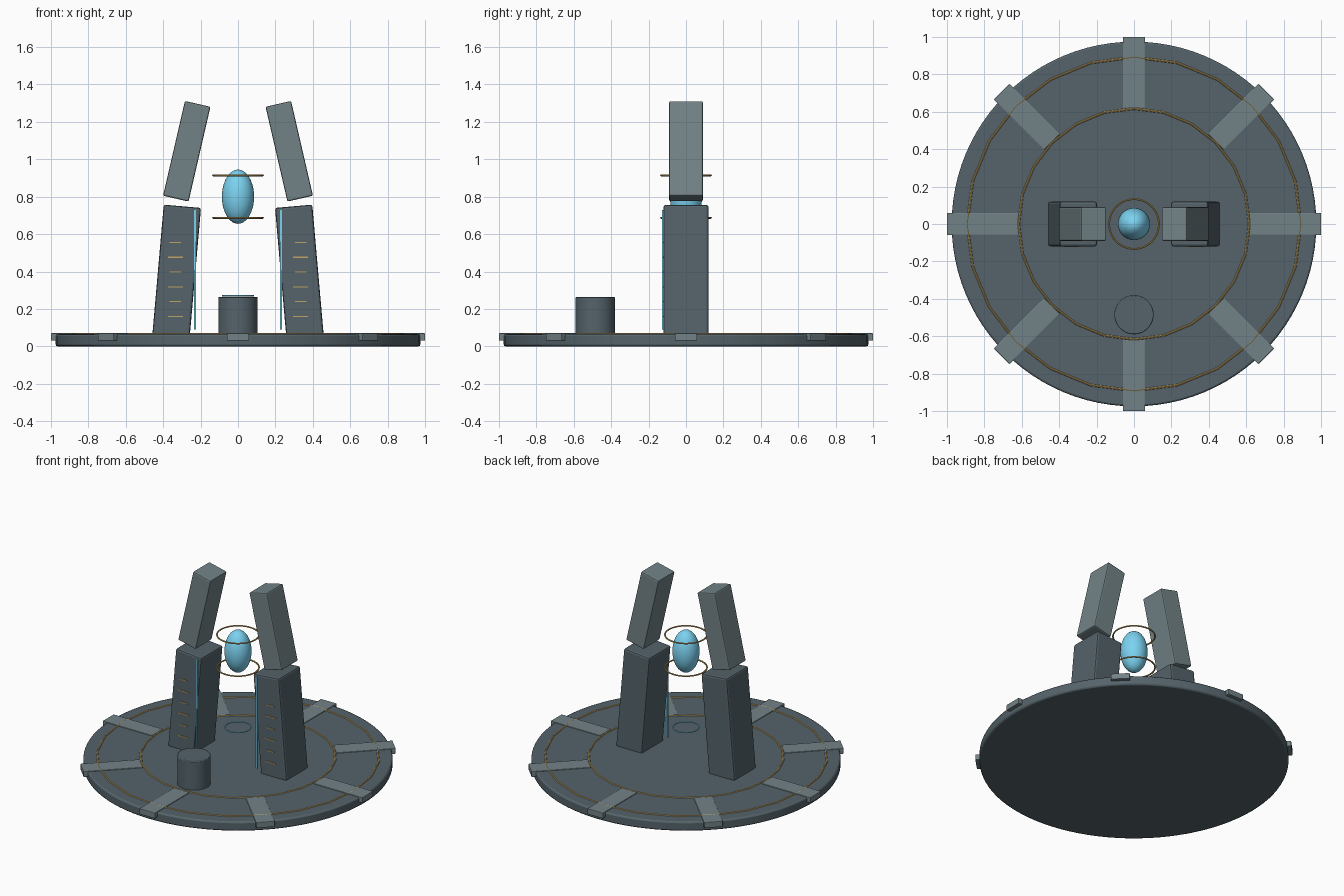
import bpy
from math import radians, cos, sin, pi

if "Cube" in bpy.data.objects:
    bpy.data.objects.remove(bpy.data.objects["Cube"])


def material(name, rgb):
    m = bpy.data.materials.new(name)
    m.diffuse_color = (*rgb, 1)
    m.use_nodes = True
    m.node_tree.nodes["Principled BSDF"].inputs["Base Color"].default_value = m.diffuse_color
    return m


STONE = material("dark_stone", (0.09, 0.125, 0.145))
PALE = material("pale_stone", (0.17, 0.225, 0.24))
GOLD = material("gold", (0.55, 0.37, 0.12))
CYAN = material("cyan_glow", (0.2, 0.65, 0.88))


def finish(name, mat, bevel=0, smooth=True):
    ob = bpy.context.object
    ob.name = name
    ob.data.materials.append(mat)
    if smooth:
        bpy.ops.object.shade_smooth_by_angle(angle=radians(35))
    if bevel:
        b = ob.modifiers.new("bevel", 'BEVEL')
        b.width = bevel
        b.segments = 2
        b.limit_method = 'ANGLE'
    return ob


def box(name, size, loc, mat, rot=(0, 0, 0), bevel=0):
    bpy.ops.mesh.primitive_cube_add(size=1, location=loc, rotation=rot)
    bpy.context.object.scale = size
    bpy.ops.object.transform_apply(location=False, rotation=False, scale=True)
    return finish(name, mat, bevel, smooth=False)


def cylinder(name, radius, z0, z1, xy, mat, verts, bevel):
    bpy.ops.mesh.primitive_cylinder_add(vertices=verts, radius=radius, depth=z1 - z0,
                                        location=(*xy, (z0 + z1) / 2))
    return finish(name, mat, bevel)


def ring(name, radius, tube, z, mat, segs):
    bpy.ops.mesh.primitive_torus_add(major_radius=radius, minor_radius=tube,
                                     major_segments=segs, minor_segments=8,
                                     location=(0, 0, z))
    return finish(name, mat)


# Round platform with inlaid rings
cylinder("platform", 0.975, 0, 0.065, (0, 0), STONE, 96, 0.01)
ring("inner_floor_ring", 0.617, 0.006, 0.065, GOLD, 24)
ring("outer_floor_ring", 0.892, 0.006, 0.065, GOLD, 24)

# Eight radial slabs around the rim
for i in range(8):
    a = i * pi / 4
    box(f"rim_slab_{i + 1}", (0.38, 0.12, 0.04), (0.81 * cos(a), 0.81 * sin(a), 0.05),
        PALE, (0, 0, a), 0.004)

# Leaning pylons, mirrored left and right
for side, s in (("left", -1), ("right", 1)):
    box(f"{side}_lower_pylon", (0.2, 0.24, 0.7), (s * 0.328, 0, 0.4), STONE,
        (0, -s * radians(5), 0), 0.012)
    box(f"{side}_upper_pylon", (0.14, 0.18, 0.52), (s * 0.274, 0, 1.043), PALE,
        (0, -s * radians(13), 0), 0.008)
    box(f"{side}_light_strip", (0.01, 0.01, 0.64), (s * 0.23, -0.122, 0.41), CYAN)
    # Gold tick marks on the front face
    for i in range(6):
        box(f"{side}_tick_{i + 1}", (0.06 if i % 2 else 0.08, 0.006, 0.006),
            (s * 0.335, -0.121, 0.16 + 0.079 * i), GOLD)

# Floating core and its orbit rings
bpy.ops.mesh.primitive_uv_sphere_add(segments=32, ring_count=20, radius=1,
                                     location=(0, 0, 0.8))
bpy.context.object.scale = (0.086, 0.086, 0.145)
bpy.ops.object.transform_apply(location=False, rotation=False, scale=True)
finish("floating_core", CYAN)
ring("lower_core_ring", 0.133, 0.005, 0.687, GOLD, 48)
ring("upper_core_ring", 0.133, 0.005, 0.914, GOLD, 48)

# Front pedestal and the small glowing ring hovering at the centre
cylinder("pedestal", 0.105, 0.05, 0.265, (0, -0.485), STONE, 40, 0.005)
ring("hover_ring", 0.082, 0.004, 0.27, CYAN, 40)
